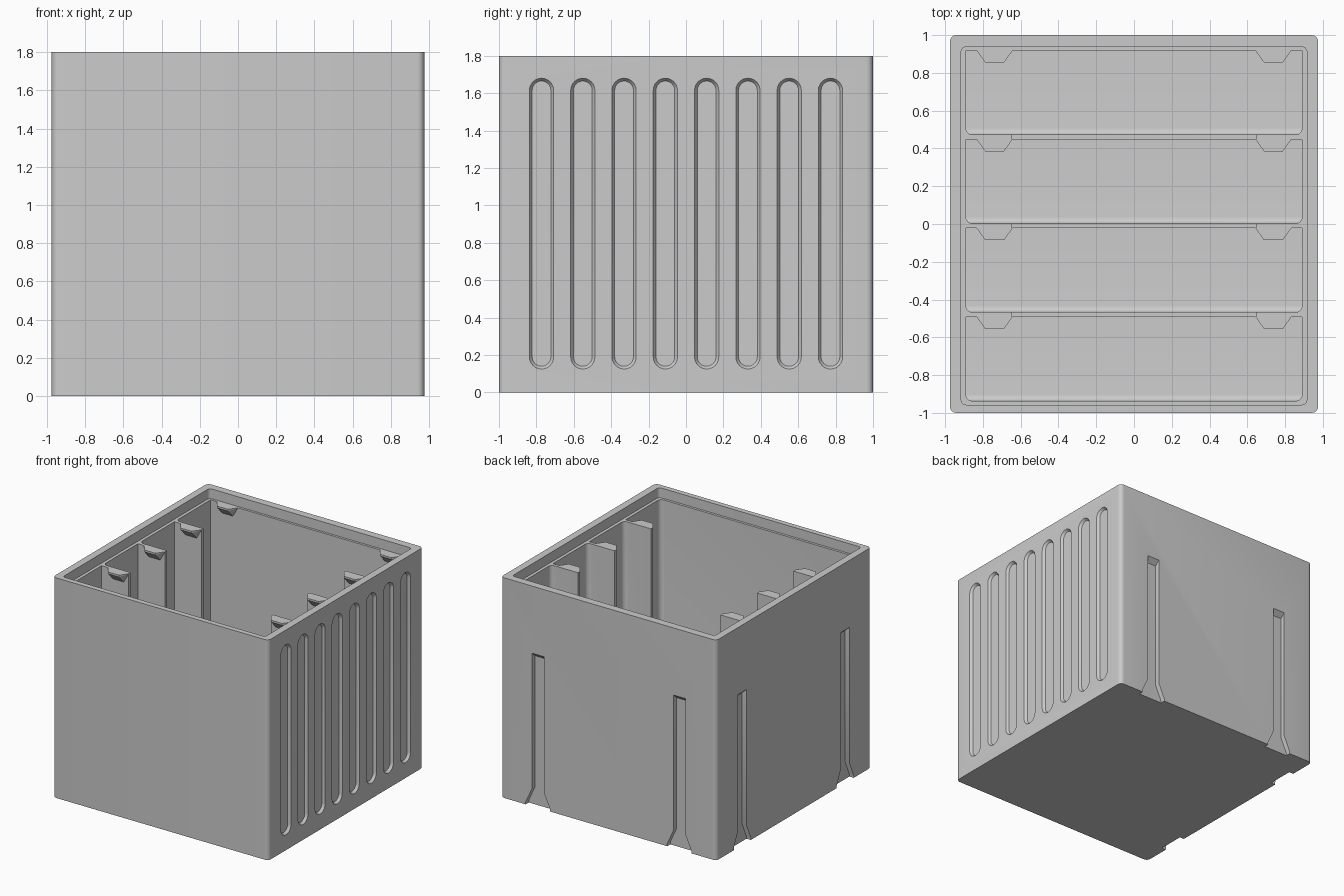
import bpy, bmesh, math
from mathutils import Matrix, Vector

cube = bpy.data.objects.get("Cube")
if cube:
    bpy.data.objects.remove(cube)

grey = bpy.data.materials.new("plain grey")
grey.use_nodes = True
COLOUR = (0.6, 0.6, 0.6, 1)
grey.diffuse_color = COLOUR
grey.node_tree.nodes["Principled BSDF"].inputs["Base Color"].default_value = COLOUR


def finish(bm, name):
    bmesh.ops.recalc_face_normals(bm, faces=bm.faces)
    mesh = bpy.data.meshes.new(name)
    bm.to_mesh(mesh)
    bm.free()
    mesh.materials.append(grey)
    obj = bpy.data.objects.new(name, mesh)
    bpy.context.collection.objects.link(obj)
    return obj


def block(name, low, high, radius=0.0, pick=None):
    """Box between two corners, with the edges chosen by pick rounded."""
    low, high = Vector(low), Vector(high)
    bm = bmesh.new()
    bmesh.ops.create_cube(bm, size=1)
    for v in bm.verts:
        v.co = (low + high) / 2 + v.co * (high - low)
    if radius:
        edges = [e for e in bm.edges if pick(*(v.co for v in e.verts))]
        bmesh.ops.bevel(bm, geom=edges, offset=radius, segments=6,
                        profile=0.5, affect='EDGES')
    return finish(bm, name)


def upright(a, b):
    return abs(a.z - b.z) > 0.01


def prism(name, outer, inner, place):
    """Solid between two outlines of (across, depth, up) points."""
    bm = bmesh.new()
    a = [bm.verts.new(place @ Vector(p)) for p in outer]
    b = [bm.verts.new(place @ Vector(p)) for p in inner]
    bm.faces.new(a)
    bm.faces.new(b)
    for i in range(len(a)):
        j = (i + 1) % len(a)
        bm.faces.new((a[i], a[j], b[j], b[i]))
    return finish(bm, name)


def cut(body, cutter):
    cutter.hide_render = True
    mod = body.modifiers.new("cut", 'BOOLEAN')
    mod.operation = 'DIFFERENCE'
    mod.solver = 'EXACT'
    mod.object = cutter
    bpy.context.view_layer.objects.active = body
    bpy.ops.object.modifier_apply(modifier=mod.name)
    bpy.data.objects.remove(cutter)


# Outer shell and the shallow lid recess in its rim
LEDGE, FLOOR, PITCH, BAY = 1.72, 0.06, 0.47, 0.445
body = block("box_body", (-0.975, -1, 0), (0.975, 1, 1.8), 0.035, upright)
cut(body, block("lid_recess", (-0.915, -0.957, LEDGE), (0.915, 0.937, 2), 0.025, upright))

# Four bays, rounded along their front side and floor
fronts = [-0.937 + PITCH * i for i in range(4)]
for y in fronts:
    def front_edges(a, b):
        return max(a.y, b.y) < y + 0.01 and min(a.z, b.z) < 1
    cut(body, block("bay", (-0.89, y, FLOOR), (0.89, y + BAY, 1.9), 0.035, front_edges))

# Wide gap through the dividers, leaving a fin at each end
cut(body, block("divider_gap", (-0.645, -0.52, 0.4), (0.645, 0.52, 1.9)))

# Capsule grooves on the left side
def capsule(radius, depth):
    pts = []
    for centre, start in ((1.615, 0), (0.19, math.pi)):
        for k in range(13):
            t = start + math.pi * k / 12
            pts.append((radius * math.cos(t), depth, centre + radius * math.sin(t)))
    return pts

left_side = Matrix.Translation((0.975, 0, 0)) @ Matrix.Rotation(-math.pi / 2, 4, 'Z')
for i in range(8):
    place = Matrix.Translation((0, 0.2207 * (i - 3.5), 0)) @ left_side
    cut(body, prism("groove", capsule(0.068, 0.004), capsule(0.05, -0.02), place))

# Flared hanging slots on the back and right sides
half = [(0.055, 1.26), (0.055, 0.14), (0.11, 0.02), (0.11, -0.05)]
outline = half + [(-u, z) for u, z in reversed(half)]
outer = [(u, 0.01, z) for u, z in outline]
inner = [(u, -0.04, z - 0.045 if z > 1 else z) for u, z in outline]
right_side = Matrix.Translation((-0.975, 0, 0)) @ Matrix.Rotation(math.pi / 2, 4, 'Z')
for side in (-1, 1):
    cut(body, prism("slot", outer, inner, Matrix.Translation((0.64 * side, 1, 0))))
    cut(body, prism("slot", outer, inner,
                    Matrix.Translation((0, 0.665 * side, 0)) @ right_side))

# Wedge tabs under the ledge at the back of every bay
for i, y in enumerate(fronts):
    for side, label in ((-1, "right"), (1, "left")):
        bm = bmesh.new()
        for sx in (-1, 1):
            for x, d, z in ((0.095, 0, 0), (0.05, -0.063, 0), (0.05, -0.063, -0.015), (0.05, 0, -0.08)):
                bm.verts.new((0.738 * side + sx * x, y + BAY + d, LEDGE + z))
        bmesh.ops.convex_hull(bm, input=bm.verts)
        finish(bm, f"tab_{label}_{i + 1}")

# Smooth the rounded edges and keep the rest crisp
bpy.ops.object.select_all(action='DESELECT')
body.select_set(True)
bpy.context.view_layer.objects.active = body
bpy.ops.object.shade_smooth_by_angle(angle=math.radians(30))
